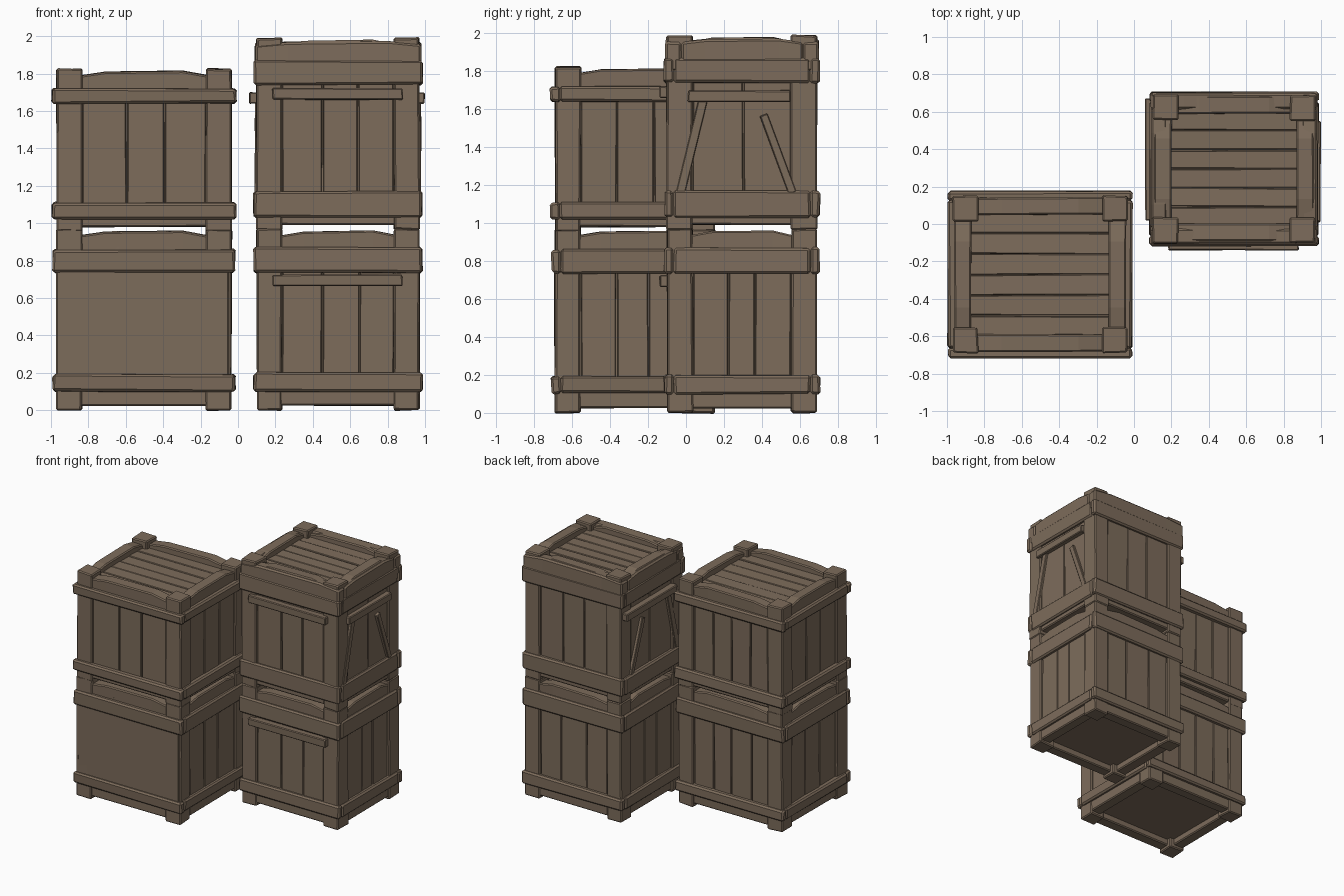
import bpy, bmesh, math, random
from mathutils import Matrix, Vector

if "Cube" in bpy.data.objects:
    bpy.data.objects.remove(bpy.data.objects["Cube"])

random.seed(4)
wood = bpy.data.materials.new("brown_wood")
wood.diffuse_color = (0.205, 0.150, 0.105, 1)
wood.use_nodes = True
wood.node_tree.nodes["Principled BSDF"].inputs["Base Color"].default_value = wood.diffuse_color


def add_box(bm, lo, hi, jitter=0.003, bow=0.0):
    """Axis-aligned board with slightly uneven corners; bow lifts its top middle."""
    lo, hi = Vector(lo), Vector(hi)
    size = hi - lo
    verts = bmesh.ops.create_cube(bm, size=1)["verts"]
    for v in verts:
        v.co = Vector([v.co[i] * size[i] + (lo[i] + hi[i]) / 2
                       + random.uniform(-jitter, jitter) for i in range(3)])
    if bow:
        axis = 0 if size.x > size.y else 1
        normal = Vector((1, 0, 0) if axis == 0 else (0, 1, 0))
        for t in (0.2, 0.8):
            geom = set(verts) | {e for v in verts for e in v.link_edges} \
                | {f for v in verts for f in v.link_faces}
            cut = bmesh.ops.bisect_plane(bm, geom=list(geom), plane_co=lo + size * t,
                                         plane_no=normal)["geom_cut"]
            new = [g for g in cut if isinstance(g, bmesh.types.BMVert)]
            for v in new:
                if v.co.z > (lo.z + hi.z) / 2:
                    v.co.z += bow
            verts = verts + new


def make(name, boxes, bevel=0.006, **kw):
    """One object made of several boards."""
    bm = bmesh.new()
    for lo, hi in boxes:
        add_box(bm, lo, hi, **kw)
    return finish(name, bm, bevel)


def finish(name, bm, bevel):
    mesh = bpy.data.meshes.new(name)
    bm.to_mesh(mesh)
    bm.free()
    mesh.materials.append(wood)
    ob = bpy.data.objects.new(name, mesh)
    bpy.context.collection.objects.link(ob)
    if bevel:
        mod = ob.modifiers.new("bevel", "BEVEL")
        mod.width, mod.segments = bevel, 1
    return ob


def ring(x0, x1, y0, y1, z0, z1, t):
    """Four boards around a rectangle."""
    return [((x0, y0, z0), (x1, y0 + t, z1)), ((x0, y1 - t, z0), (x1, y1, z1)),
            ((x0, y0 + t, z0), (x0 + t, y1 - t, z1)),
            ((x1 - t, y0 + t, z0), (x1, y1 - t, z1))]


def crate(name, x0, x1, y0, y1, z0, z1, low_band, top_band, splits, out=0.02):
    """splits: plank counts for the front, back, left and right sides."""
    p, r = 0.135, 0.012
    # corner posts form the feet and the top corners
    make(name + "_corner_posts", [((x, y, z0), (x + p, y + p, z1))
                                  for x in (x0, x1 - p) for y in (y0, y1 - p)],
         0.008, jitter=0.005)
    # solid core with recessed floor
    lid = z1 - 0.075
    make(name + "_core", [((x0 + 0.03, y0 + 0.03, z0 + 0.075),
                           (x1 - 0.03, y1 - 0.03, lid))], 0, jitter=0)
    # vertical side planks between the posts
    planks = []
    zb, zt = z0 + 0.08, z1 - 0.09
    for side, n in enumerate(splits):
        a, b = (x0 + p, x1 - p) if side < 2 else (y0 + p, y1 - p)
        cuts = [a + (b - a) * (i + (random.uniform(-0.12, 0.12) if 0 < i < n else 0)) / n
                for i in range(n + 1)]
        for c, d in zip(cuts, cuts[1:]):
            c, d = c + 0.003, d - 0.003
            planks.append([((c, y0 + r, zb), (d, y0 + 0.05, zt)),
                           ((c, y1 - 0.05, zb), (d, y1 - r, zt)),
                           ((x0 + r, c, zb), (x0 + 0.05, d, zt)),
                           ((x1 - 0.05, c, zb), (x1 - r, d, zt))][side])
    make(name + "_side_planks", planks, 0.004)
    # horizontal bands wrapped round the outside
    for label, (za, zc) in (("low", low_band), ("top", top_band)):
        make(f"{name}_{label}_band",
             ring(x0 - out, x1 + out, y0 - out, y1 + out, za, zc, 0.05),
             0.012, jitter=0.005)
    # bowed rim boards round the lid, and frame under the floor
    q = p - 0.01
    i = 0.008
    for label, za, zc, bow in (("rim", z1 - 0.13, z1 - 0.035, 0.02),
                               ("floor_frame", z0 + 0.025, z0 + 0.12, 0)):
        t = 0.10
        make(f"{name}_{label}",
             [((x0 + q, y0 + i, za), (x1 - q, y0 + t, zc)),
              ((x0 + q, y1 - t, za), (x1 - q, y1 - i, zc)),
              ((x0 + i, y0 + q, za), (x0 + t, y1 - q, zc)),
              ((x1 - t, y0 + q, za), (x1 - i, y1 - q, zc))], 0.008, bow=bow)
    # lid planks
    n, a, b = 6, y0 + 0.09, y1 - 0.09
    w = (b - a) / n
    make(name + "_lid_planks",
         [((x0 + 0.08, a + k * w + 0.002, lid - 0.02),
           (x1 - 0.08, a + (k + 1) * w - 0.002, lid + 0.015)) for k in range(n)],
         0.004, jitter=0.004)


def brace(name, x, a, b, width=0.05, depth=0.03):
    """Slanted board on a side face at x, from a to b given as (y, z)."""
    a, b = Vector((x, *a)), Vector((x, *b))
    d = b - a
    bm = bmesh.new()
    add_box(bm, (-depth / 2, -width / 2, -d.length / 2), (depth / 2, width / 2, d.length / 2))
    bm.transform(Matrix.Translation((a + b) / 2)
                 @ Matrix.Rotation(-math.atan2(d.y, d.z), 4, "X"))
    finish(name, bm, 0.004)


# left stack
L = (-0.97, -0.035, -0.69, 0.15)
crate("left_lower_crate", *L, 0, 0.97, (0.10, 0.19), (0.735, 0.86), (3, 4, 3, 3))
crate("left_upper_crate", *L, 0.955, 1.825, (1.02, 1.11), (1.64, 1.72), (3, 4, 3, 3), 0.025)
# smooth cover panel on the front of the lower left crate
make("left_lower_front_panel", [((-0.955, -0.693, 0.18), (-0.05, -0.66, 0.75))], 0.003)

# right stack
R = (0.10, 0.97, -0.10, 0.69)
crate("right_lower_crate", *R, 0, 0.97, (0.10, 0.20), (0.735, 0.87), (3, 3, 3, 3), 0.015)
crate("right_upper_crate", *R, 0.965, 1.99, (1.03, 1.17), (1.74, 1.87), (3, 3, 2, 2), 0.015)
# heavier flush top boards on the upper right crate
make("right_upper_top_boards", ring(0.09, 0.98, -0.11, 0.70, 1.80, 1.955, 0.085), 0.012, bow=0.015)

# narrow nailed battens under the top bands
make("front_battens", [((0.185, -0.14, z), (0.88, -0.08, z + 0.06)) for z in (0.665, 1.66)])
make("side_battens", [((0.06, 0.02, 1.64), (0.13, 0.67, 1.70)),
                      ((0.94, 0.01, 1.64), (0.998, 0.55, 1.70))])
# slanted braces on the two sides of the upper right crate
for side, x in (("left", 0.105), ("right", 0.965)):
    brace(f"{side}_long_brace", x, (-0.03, 1.16), (0.09, 1.65))
    brace(f"{side}_short_brace", x, (0.56, 1.16), (0.41, 1.57), 0.045)
